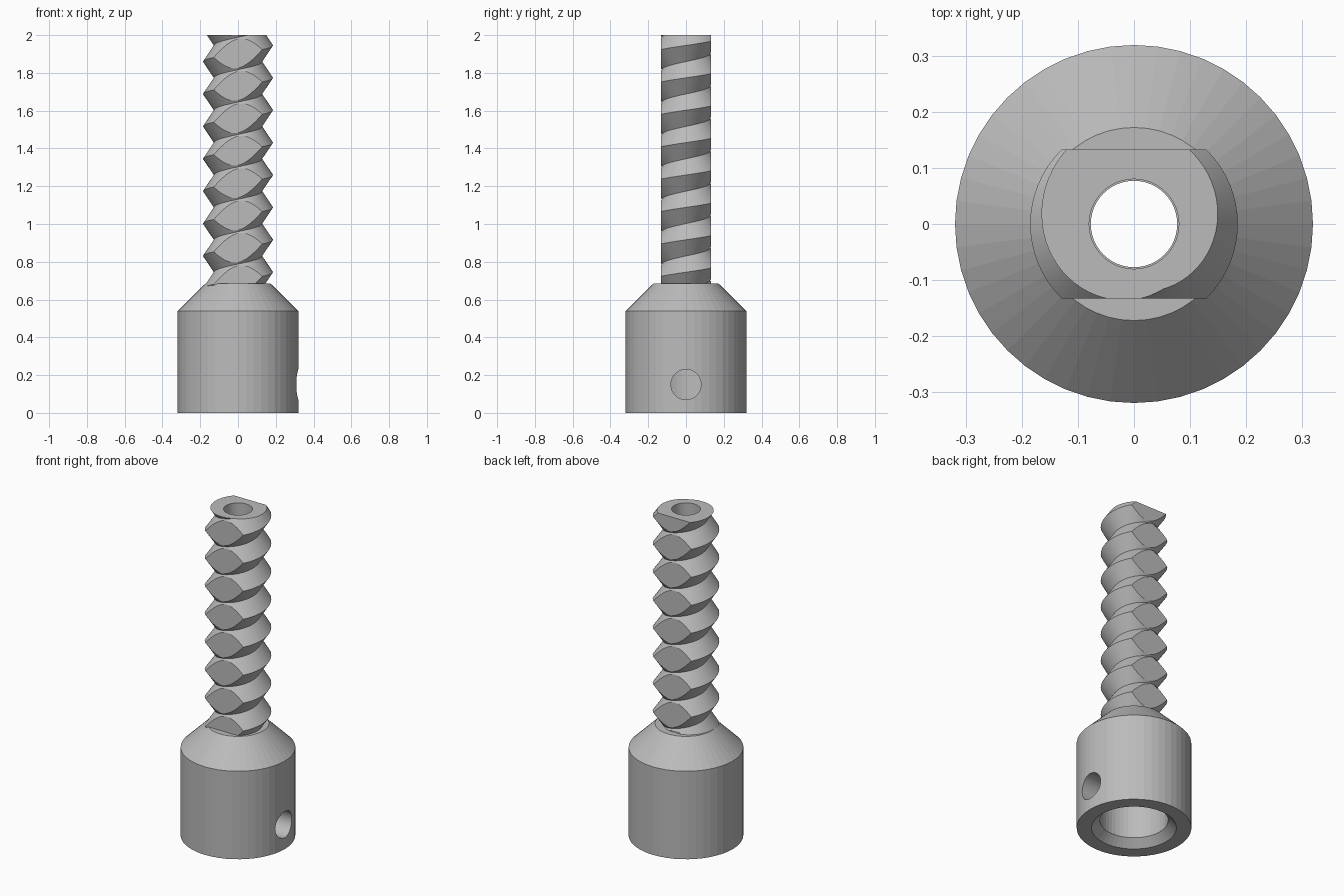
import bpy, bmesh, math
from mathutils import Matrix

cube = bpy.data.objects.get("Cube")
if cube:
    bpy.data.objects.remove(cube, do_unlink=True)

SEGMENTS = 48
PITCH, CREST_R, ROOT_R = 0.1715, 0.185, 0.127
FLAT_Y = 0.133
THREAD_BOTTOM, TOP = 0.67, 2.0

steel = bpy.data.materials.new("steel grey")
steel.use_nodes = True
grey = (0.5, 0.5, 0.5, 1)
steel.diffuse_color = grey
steel.node_tree.nodes["Principled BSDF"].inputs["Base Color"].default_value = grey


def make_object(name, bm):
    bmesh.ops.recalc_face_normals(bm, faces=bm.faces[:])
    mesh = bpy.data.meshes.new(name)
    bm.to_mesh(mesh)
    bm.free()
    mesh.materials.append(steel)
    obj = bpy.data.objects.new(name, mesh)
    bpy.context.collection.objects.link(obj)
    return obj


def lathe(name, profile):
    """Revolve a closed (radius, height) profile about z."""
    bm = bmesh.new()
    rings = []
    for i in range(SEGMENTS):
        a = math.tau * i / SEGMENTS
        rings.append([bm.verts.new((r * math.cos(a), r * math.sin(a), z)) for r, z in profile])
    for i in range(SEGMENTS):
        here, there = rings[i], rings[(i + 1) % SEGMENTS]
        for j in range(len(profile)):
            k = (j + 1) % len(profile)
            bm.faces.new((here[j], there[j], there[k], here[k]))
    return make_object(name, bm)


def cylinder(name, radius, depth, matrix):
    bm = bmesh.new()
    bmesh.ops.create_cone(bm, cap_ends=True, segments=SEGMENTS, radius1=radius,
                          radius2=radius, depth=depth, matrix=matrix)
    return make_object(name, bm)


def cut(obj, cutter):
    mod = obj.modifiers.new("bore", "BOOLEAN")
    mod.operation = "DIFFERENCE"
    mod.solver = "EXACT"
    mod.object = cutter
    cutter.hide_render = True
    cutter.hide_viewport = True


def slice_off(bm, point, normal):
    """Remove everything beyond the plane and close the openings."""
    res = bmesh.ops.bisect_plane(bm, geom=bm.verts[:] + bm.edges[:] + bm.faces[:],
                                 dist=1e-6, plane_co=point, plane_no=normal, clear_outer=True)
    edges = [e for e in res["geom_cut"] if isinstance(e, bmesh.types.BMEdge)]
    bmesh.ops.holes_fill(bm, edges=edges, sides=0)


# Socket body: cylinder, conical shoulder, chamfered blind bore
socket = lathe("socket_body", [
    (0.236, 0), (0.319, 0), (0.319, 0.54), (0.172, 0.685),
    (0.077, 0.685), (0.077, 0.45), (0.19, 0.45), (0.19, 0.046)])
cut(socket, cylinder("pin_hole_cutter", 0.08, 0.5,
                     Matrix.Translation((0.27, 0, 0.15)) @ Matrix.Rotation(math.pi / 2, 4, "Y")))

# Threaded shank: one-start V thread, each turn joining the next one up
bm = bmesh.new()
STEPS = 64
LEVELS = 24
start = 0.745 - 2 * PITCH
columns = []
for i in range(STEPS):
    a = math.tau * i / STEPS
    column = []
    for j in range(LEVELS):
        r = ROOT_R if j % 2 else CREST_R
        z = start + PITCH * (i / STEPS + j / 2)
        column.append(bm.verts.new((r * math.cos(a), r * math.sin(a), z)))
    columns.append(column)
for i in range(STEPS):
    last = i == STEPS - 1
    here, there = columns[i], columns[(i + 1) % STEPS]
    shift = 2 if last else 0
    for j in range(LEVELS - 1 - shift):
        bm.faces.new((here[j], there[j + shift], there[j + 1 + shift], here[j + 1]))

# Trim the ends, then mill the two flats
slice_off(bm, (0, 0, THREAD_BOTTOM), (0, 0, -1))
slice_off(bm, (0, 0, TOP), (0, 0, 1))
for side in (-1, 1):
    slice_off(bm, (0, side * FLAT_Y, 0), (0, side, 0))
shank = make_object("threaded_shank", bm)
cut(shank, cylinder("shank_bore_cutter", 0.08, 2, Matrix.Translation((0, 0, 1.4))))

# Smooth thread flanks, keeping crests and flats crisp
bpy.ops.object.select_all(action="DESELECT")
shank.select_set(True)
bpy.context.view_layer.objects.active = shank
bpy.ops.object.shade_smooth_by_angle(angle=math.radians(25))
